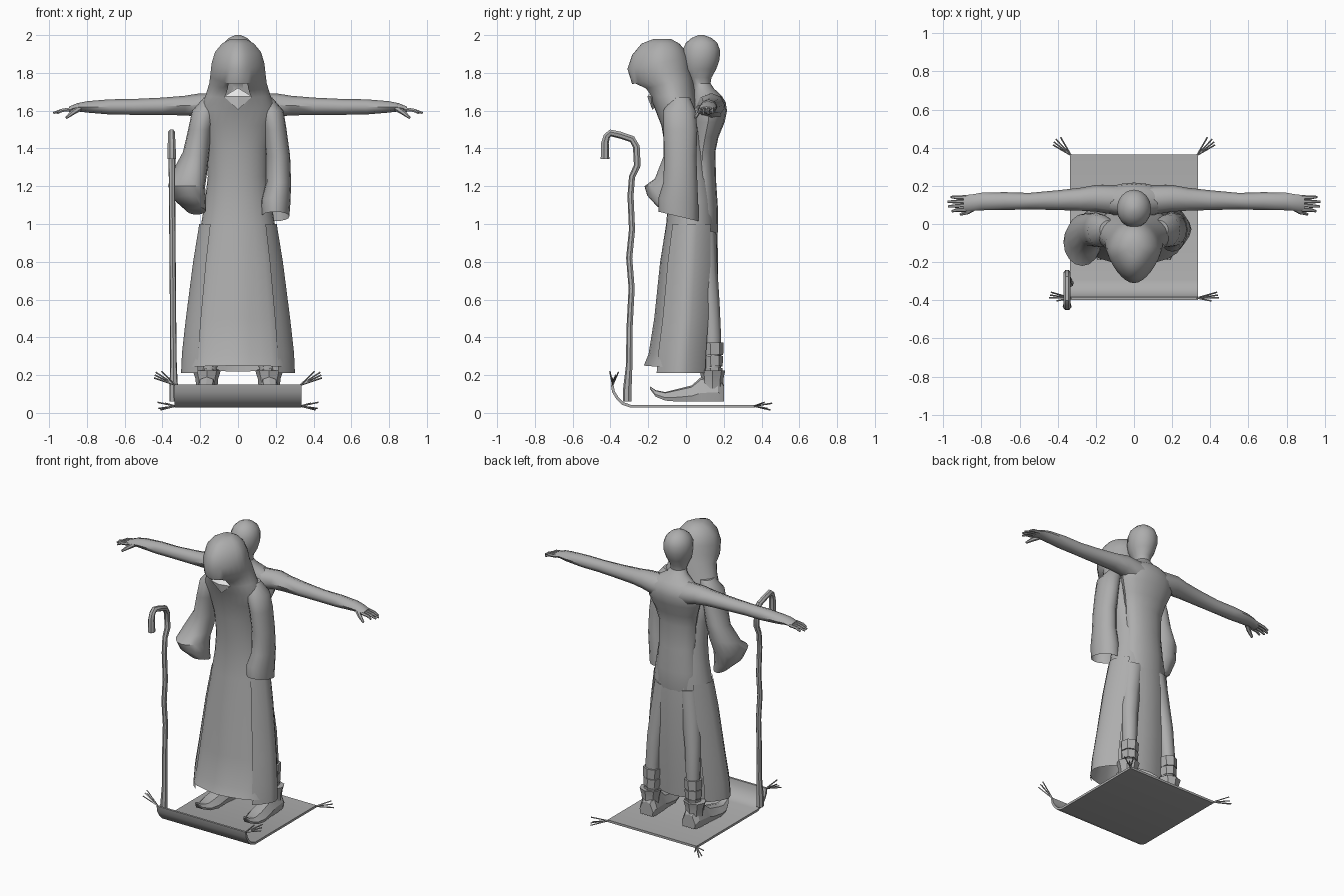
import bpy, math
from mathutils import Vector

def material(name, value):
    m = bpy.data.materials.new(name)
    m.diffuse_color = (value, value, value, 1)
    return m

GREY = material("stone_grey", 0.42)
WHITE = material("pale_white", 0.9)

def make(name, verts, faces, mat=GREY, angle=40):
    me = bpy.data.meshes.new(name)
    me.from_pydata([tuple(v) for v in verts], [], faces)
    me.materials.append(mat)
    ob = bpy.data.objects.new(name, me)
    bpy.context.collection.objects.link(ob)
    bpy.ops.object.select_all(action='DESELECT')
    ob.select_set(True)
    bpy.context.view_layer.objects.active = ob
    bpy.ops.object.mode_set(mode='EDIT')
    bpy.ops.mesh.select_all(action='SELECT')
    bpy.ops.mesh.normals_make_consistent(inside=False)
    bpy.ops.object.mode_set(mode='OBJECT')
    if angle:
        bpy.ops.object.shade_smooth_by_angle(angle=math.radians(angle))
    return ob

def loft(name, rings, angle=40, caps=(True, True), keep=None):
    """Skin equal rings; keep(ring, strip) may leave out faces."""
    n, verts, faces = len(rings[0]), [], []
    for r in rings:
        verts += r
    for k in range(len(rings) - 1):
        for i in range(n):
            j = (i + 1) % n
            if keep is None or keep(k, i):
                faces.append((k*n + i, k*n + j, (k+1)*n + j, (k+1)*n + i))
    if caps[0]:
        faces.append(tuple(range(n)))
    if caps[1]:
        faces.append(tuple(range(len(verts) - n, len(verts))))
    return make(name, verts, faces, angle=angle)

def flat_ring(cx, cy, z, rx, ry, n, tilt=0.0, fold=0.0, point=0.0):
    """Horizontal ring; tilt lowers the front, point narrows the front."""
    out = []
    for i in range(n):
        a = 2 * math.pi * i / n
        c, s = math.cos(a), math.sin(a)
        f = 1 + fold * math.cos(8 * a)
        x = c * rx * f * (1 - point * max(0, -s))
        out.append(Vector((cx + x, cy + s * ry * f, z + tilt * s)))
    return out

def tube(name, path, radii, n=6, angle=40):
    """Round tube along a list of points."""
    pts, rings = [Vector(p) for p in path], []
    for i, p in enumerate(pts):
        d = (pts[min(i + 1, len(pts) - 1)] - pts[max(i - 1, 0)]).normalized()
        ref = Vector((1, 0, 0)) if abs(d.x) < 0.8 else Vector((0, 0, 1))
        u = d.cross(ref).normalized()
        v = d.cross(u)
        r = radii[i] if isinstance(radii, (list, tuple)) else radii
        rings.append([p + r * (math.cos(t) * u + math.sin(t) * v)
                      for t in (2 * math.pi * k / n for k in range(n))])
    return loft(name, rings, angle)

# hooded robe with a face opening under the brim:
# z, half width, front y, back y, tilt, fold, pointedness
ROBE = [
    (0.235, .285, -.22, .145, -.015, .02, 0), (0.31, .28, -.195, .15, 0, .02, 0),
    (0.50, .26, -.165, .16, 0, .02, 0), (0.80, .225, -.135, .168, 0, .012, 0),
    (1.00, .195, -.105, .165, 0, 0, 0), (1.12, .175, -.095, .158, 0, 0, 0),
    (1.25, .16, -.095, .14, 0, 0, 0), (1.40, .165, -.11, .12, 0, 0, 0),
    (1.52, .19, -.13, .09, 0, 0, 0), (1.61, .20, -.165, .065, 0, 0, 0),
    (1.68, .172, -.19, .05, .01, 0, .1), (1.745, .152, -.225, .035, .03, 0, .2),
    (1.785, .147, -.285, .02, .045, 0, .25), (1.85, .14, -.31, .012, .03, 0, .3),
    (1.91, .122, -.285, -.01, .015, 0, .3), (1.955, .085, -.235, -.035, 0, 0, .3),
    (1.98, .04, -.17, -.08, 0, 0, .2)]
loft("hooded_robe",
     [flat_ring(0, (f + b) / 2, z, w, (b - f) / 2, 28, t, fo, p)
      for z, w, f, b, t, fo, p in ROBE], caps=(False, True),
     keep=lambda k, i: not (k in (10, 11) and 19 <= i <= 22))

# open overcoat skirt, left out across the front and the back
loft("coat_skirt",
     [flat_ring(0, (f + b) / 2, z, w + .012, (b - f) / 2 + .006, 32, 0, .015)
      for z, w, f, b in [(.21, .285, -.20, .145), (.32, .28, -.19, .15),
                         (.5, .26, -.165, .16), (.8, .222, -.135, .168),
                         (1.0, .19, -.105, .165)]],
     caps=(False, False), keep=lambda k, i: not (20 <= i <= 27 or 4 <= i <= 11))

# pale beard showing under the hood brim
make("beard", [(-.075, -.185, 1.675), (.075, -.185, 1.675), (0, -.178, 1.605),
               (0, -.205, 1.675), (0, -.17, 1.72), (0, -.12, 1.66)],
     [(0, 2, 3), (2, 1, 3), (0, 3, 4), (3, 1, 4), (0, 4, 5), (4, 1, 5),
      (0, 5, 2), (1, 2, 5)], WHITE, 0)

# wide sleeves: x, y, z, x radius, y radius, tilt
loft("raised_sleeve", [flat_ring(x, y, z, a, b, 16, t) for x, y, z, a, b, t in [
    (-.13, -.03, 1.67, .05, .05, 0), (-.175, -.035, 1.60, .068, .085, 0),
    (-.20, -.03, 1.50, .064, .09, 0), (-.222, -.03, 1.38, .07, .088, .02),
    (-.258, -.055, 1.27, .094, .11, .03), (-.272, -.095, 1.20, .098, .125, 0),
    (-.255, -.10, 1.13, .085, .105, -.02), (-.22, -.08, 1.07, .05, .07, -.02)]])
loft("lowered_sleeve", [flat_ring(x, y, z, a, b, 16, t) for x, y, z, a, b, t in [
    (.13, -.03, 1.67, .05, .05, 0), (.175, -.035, 1.60, .066, .085, 0),
    (.195, -.03, 1.50, .062, .09, 0), (.212, -.03, 1.36, .064, .085, 0),
    (.215, -.03, 1.22, .066, .09, 0), (.20, -.04, 1.12, .078, .105, -.02),
    (.198, -.04, 1.04, .074, .105, -.025)]], caps=(True, False))

# bare figure: z, half width, front y, back y
BODY = [(0.86, .12, .03, .15), (0.95, .148, .01, .168), (1.07, .145, .01, .17),
        (1.22, .13, .02, .16), (1.38, .135, .02, .155), (1.46, .155, .03, .172),
        (1.54, .185, .03, .205), (1.60, .195, .03, .217), (1.645, .18, .035, .21),
        (1.68, .13, .04, .188), (1.715, .07, .04, .15),
        (1.745, .05, .03, .13), (1.775, .055, .005, .135), (1.82, .078, -.015, .16),
        (1.87, .09, -.02, .178), (1.92, .09, -.018, .18), (1.96, .074, .0, .165),
        (1.985, .048, .03, .135), (2.0, .015, .065, .095)]
loft("torso_and_head", [flat_ring(0, (f + b) / 2, z, w, (b - f) / 2, 16)
                        for z, w, f, b in BODY])

# arms: x, y, z, y radius, z radius
ARM = [(.08, .125, 1.61, .08, .08), (.20, .135, 1.63, .07, .062),
       (.28, .13, 1.627, .06, .052), (.40, .125, 1.623, .052, .046),
       (.55, .12, 1.62, .043, .042), (.68, .12, 1.62, .047, .04),
       (.80, .118, 1.62, .046, .03), (.85, .112, 1.618, .043, .022),
       (.895, .108, 1.607, .043, .014)]
BOOT = [(.20, .06, .15, .05), (.17, .06, .20, .062), (.08, .06, .19, .062),
        (.03, .06, .145, .06), (-.05, .06, .125, .066), (-.11, .065, .11, .052),
        (-.16, .085, .12, .026), (-.19, .125, .14, .008)]
for s, side in ((-1, "left"), (1, "right")):
    loft(side + "_arm", [[Vector((s * x, y + ry * math.cos(t), z + rz * math.sin(t)))
                          for t in (math.pi * k / 4 for k in range(8))]
                         for x, y, z, ry, rz in ARM], 50)
    for i, tip in enumerate((.955, .975, .978, .96)):
        y = .075 + .022 * i
        tube(f"{side}_finger_{i}", [(s * .88, y, 1.608), (s * .93, y - .002, 1.602),
             (s * tip, y - .008 + .003 * i, 1.588)], (.011, .010, .006), 6)
    tube(side + "_thumb", [(s * .84, .085, 1.612), (s * .875, .062, 1.59),
                           (s * .91, .05, 1.562)], (.016, .013, .007), 6)
    # legs, faceted ankle wraps and curled pointed boots
    tube(side + "_leg", [(s * .155, .14, .18), (s * .152, .14, .40), (s * .142, .125, .58),
                         (s * .12, .105, .75), (s * .09, .09, .95)],
         (.045, .046, .053, .062, .07), 8, 50)
    for k, (z0, z1, r) in enumerate(((.20, .235, .052), (.245, .30, .055), (.305, .37, .058))):
        tube(f"{side}_wrap_{k}", [(s * .157, .143, z0), (s * .154, .141, z1)],
             (r - .004, r), 7, 20)
    rings = []
    for y, z0, z1, w in BOOT:
        cx, h = s * (.165 + .10 * (.1 - y) * .6), z1 - z0
        rings.append([Vector((cx + w * u, y, z0 + h * v)) for u, v in
                      ((-.9, 0), (.9, 0), (1, .35), (.55, .9), (0, 1), (-.55, .9), (-1, .35))])
    loft(side + "_boot", rings, 25)
    loft(side + "_boot_collar", [flat_ring(s * .165, .14, z, a, b, 8) for z, a, b in
                                 ((.13, .056, .058), (.18, .06, .058), (.225, .074, .068))], 20)

# crooked staff
STAFF = [(-.43, 1.345), (-.43, 1.43), (-.42, 1.465), (-.40, 1.483), (-.35, 1.472),
         (-.285, 1.45), (-.262, 1.41), (-.257, 1.31), (-.285, 1.25), (-.293, 1.15),
         (-.285, .97), (-.30, .82), (-.287, .66), (-.298, .45), (-.30, .25),
         (-.31, .12), (-.31, .06)]
tube("staff", [(-.352 + .012 * (1.5 - z) / 1.44, y, z) for y, z in STAFF],
     [.024, .021] + [.019] * 6 + [.017] * 6 + [.018, .024, .024], 7)

# rug with a curled front edge
EDGE = [(.365, .028), (-.295, .028), (-.338, .043), (-.369, .073), (-.391, .11), (-.398, .15)]
INNER = [(-.384, .15), (-.377, .115), (-.357, .082), (-.33, .056), (-.293, .043), (.365, .043)]
loft("rug", [[Vector((x, y, z)) for y, z in EDGE + INNER] for x in (-.335, .335)], 30)

# corner tassels
for s in (-1, 1):
    for k, (dx, dy, dz) in enumerate(((.09, .05, .02), (.075, .08, -.02),
                                      (.05, .09, .015), (.085, .065, -.012))):
        tube(f"back_tassel_{s}_{k}", [(s * .33, .36, .036),
             (s * (.335 + dx), .365 + dy, .036 + dz)], .004, 4, 0)
    for k, (dx, dy, dz) in enumerate(((.11, .0, .035), (.10, .03, .065),
                                      (.07, -.015, .07), (.105, .015, .05))):
        tube(f"front_tassel_{s}_{k}", [(s * .33, -.388, .147),
             (s * (.335 + dx), -.388 + dy, .15 + dz)], .004, 4, 0)
